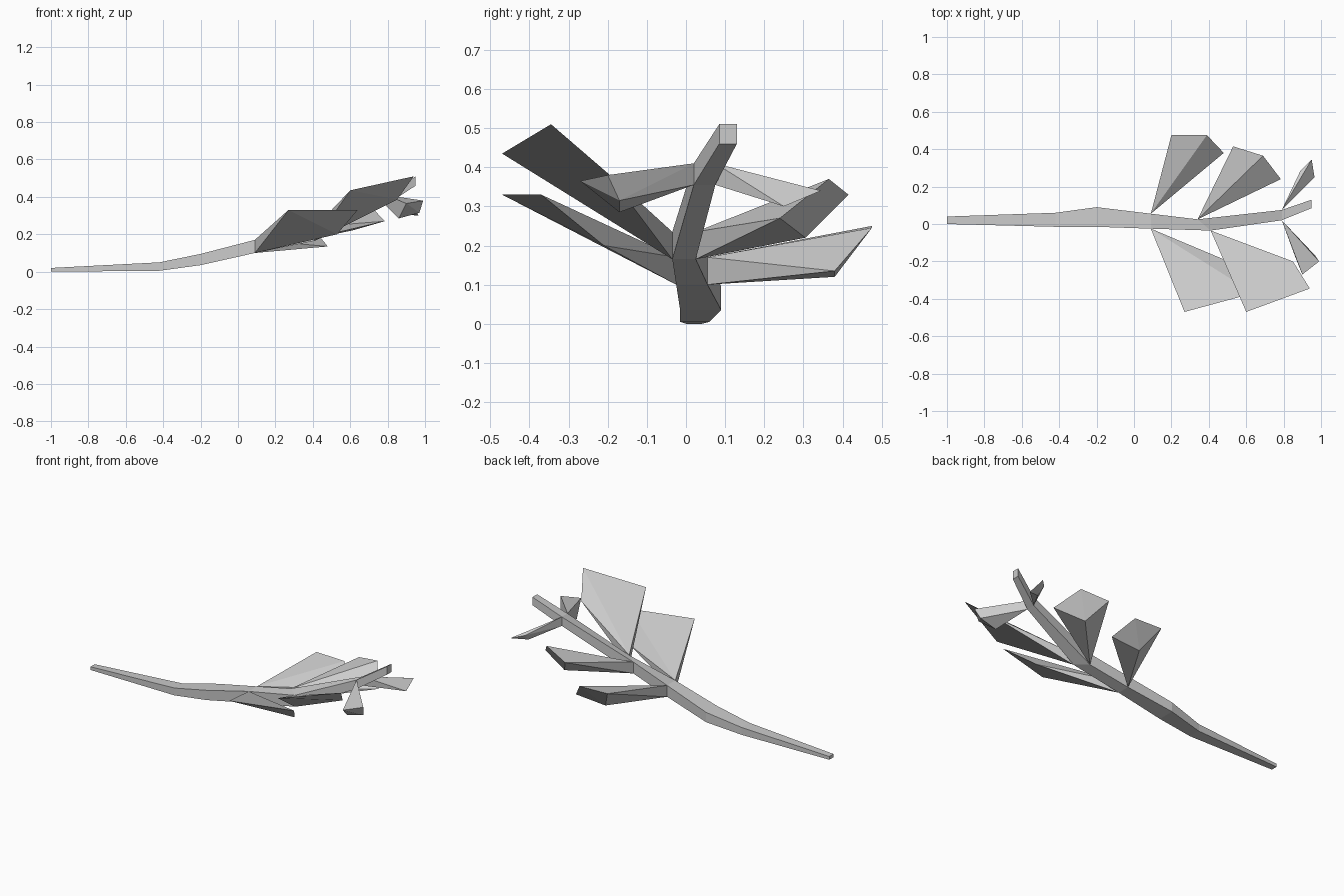
import bpy
import bmesh
from mathutils import Vector

default_cube = bpy.data.objects.get("Cube")
if default_cube:
    bpy.data.objects.remove(default_cube, do_unlink=True)

# One plain grey for the whole branch
grey = bpy.data.materials.new("light grey")
grey.use_nodes = True
colour = (.6, .6, .6, 1)
grey.diffuse_color = colour
grey.node_tree.nodes["Principled BSDF"].inputs["Base Color"].default_value = colour


def finish(name, bm):
    """Turn a bmesh into a flat shaded, named object."""
    bmesh.ops.recalc_face_normals(bm, faces=bm.faces)
    mesh = bpy.data.meshes.new(name)
    bm.to_mesh(mesh)
    bm.free()
    mesh.materials.append(grey)
    part = bpy.data.objects.new(name, mesh)
    bpy.context.collection.objects.link(part)
    return part


def ring_corners(right_x, left_x, right_y, left_y, low, high):
    """Four corners of a stem cross-section, in order around it."""
    return [Vector((right_x, right_y, low)), Vector((left_x, left_y, low)),
            Vector((left_x, left_y, high)), Vector((right_x, right_y, high))]


def build_stem(rings):
    """Bridge the square cross-sections into one bent stem."""
    bm = bmesh.new()
    loops = [[bm.verts.new(corner) for corner in ring] for ring in rings]
    for first, second in zip(loops, loops[1:]):
        for side in range(4):
            following = (side + 1) % 4
            bm.faces.new((first[side], first[following],
                          second[following], second[side]))
    bm.faces.new(loops[0])
    bm.faces.new(loops[-1])
    return finish("stem", bm)


def build_leaf(name, base, tip):
    """Wedge that widens from a side edge of the stem to its tip corners."""
    bm = bmesh.new()
    for corner in base + [Vector(point) for point in tip]:
        bm.verts.new(corner)
    hull = bmesh.ops.convex_hull(bm, input=bm.verts)
    unused = [v for v in hull["geom_interior"] if isinstance(v, bmesh.types.BMVert)]
    bmesh.ops.delete(bm, geom=unused, context="VERTS")
    bmesh.ops.dissolve_limit(bm, angle_limit=.03, verts=bm.verts, edges=bm.edges)
    return finish(name, bm)


# Stem: cut end, two bends, three leaf nodes, square shoot end
cut_end = ring_corners(-1, -1, 0, .04, 0, .02)
lower_bend = ring_corners(-.42, -.42, -.015, .06, .005, .05)
upper_bend = ring_corners(-.2, -.2, -.015, .09, .035, .095)
lower_node = ring_corners(.09, .09, -.025, .055, .1, .17)
middle_node = ring_corners(.41, .34, -.035, .025, .165, .235)
upper_node = ring_corners(.79, .79, .02, .075, .355, .41)
shoot_end = ring_corners(.95, .95, .085, .13, .46, .51)
build_stem([cut_end, lower_bend, upper_bend, lower_node,
            middle_node, upper_node, shoot_end])


def right_side(node):
    return [node[0], node[3]]


def left_side(node):
    return [node[1], node[2]]


# Broad leaves on the right side
build_leaf("lower_right_leaf", right_side(lower_node),
           [(.27, -.47, .33), (.64, -.37, .33), (.53, -.21, .2)])
build_leaf("middle_right_leaf", right_side(middle_node),
           [(.6, -.47, .435), (.94, -.345, .51), (.85, -.2, .385)])

# Thick leaves on the left side
build_leaf("lower_left_leaf", left_side(lower_node),
           [(.2, .475, .25), (.39, .475, .245), (.48, .38, .135), (.28, .38, .12)])
build_leaf("middle_left_leaf", left_side(middle_node),
           [(.53, .415, .33), (.69, .365, .37), (.785, .24, .27), (.61, .305, .22)])

# Small leaves beside the shoot
build_leaf("upper_right_leaf", right_side(upper_node),
           [(.9, -.27, .365), (.99, -.2, .38), (.97, -.17, .315), (.86, -.17, .285)])
build_leaf("upper_left_leaf", left_side(upper_node),
           [(.89, .285, .35), (.95, .345, .34), (.965, .25, .3), (.9, .24, .305)])
